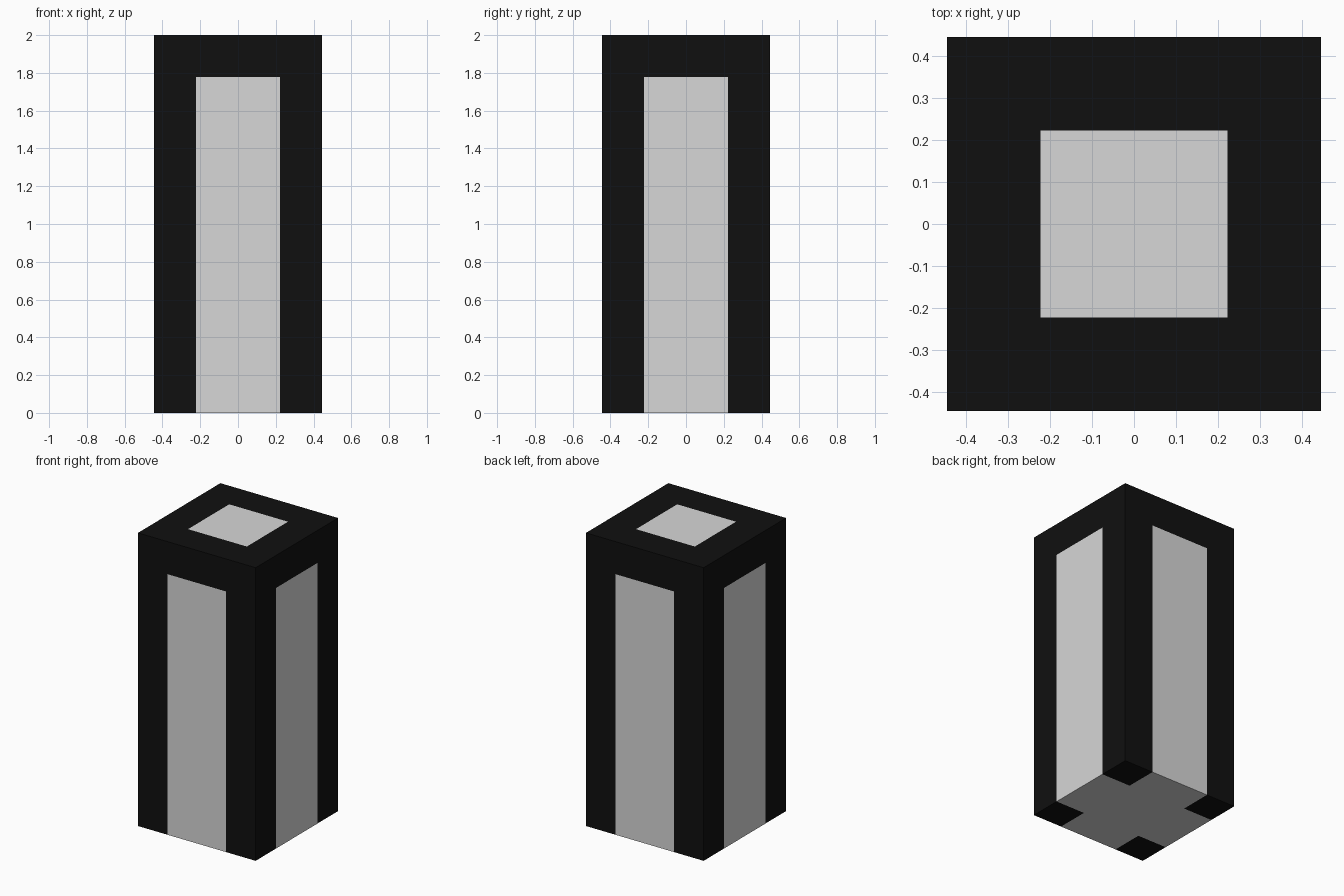
import bpy, bmesh
from mathutils import Vector

if "Cube" in bpy.data.objects:
    bpy.data.objects.remove(bpy.data.objects["Cube"])

HALF, HEIGHT, BORDER = 0.444, 2.0, 0.222
INNER, TOP = HALF - BORDER, HEIGHT - BORDER


def flat_material(name, colour):
    mat = bpy.data.materials.new(name)
    mat.diffuse_color = (*colour, 1.0)
    mat.use_nodes = True
    mat.node_tree.nodes["Principled BSDF"].inputs["Base Color"].default_value = mat.diffuse_color
    return mat


# Block resting on the ground
bm = bmesh.new()
bmesh.ops.create_cube(bm, size=1.0)
for v in bm.verts:
    v.co = Vector((v.co.x * 2 * HALF, v.co.y * 2 * HALF, (v.co.z + 0.5) * HEIGHT))

# Cut the frame lines into the faces
cuts = [((s * INNER, 0, 0), (1, 0, 0)) for s in (-1, 1)]
cuts += [((0, s * INNER, 0), (0, 1, 0)) for s in (-1, 1)]
cuts.append(((0, 0, TOP), (0, 0, 1)))
for point, normal in cuts:
    bmesh.ops.bisect_plane(bm, geom=bm.verts[:] + bm.edges[:] + bm.faces[:],
                           plane_co=point, plane_no=normal)

# Dark frame where two border zones meet, pale panels elsewhere
for f in bm.faces:
    c = f.calc_center_median()
    zones = (abs(c.x) > INNER) + (abs(c.y) > INNER) + (c.z > TOP)
    f.material_index = 0 if zones >= 2 else 1

bmesh.ops.recalc_face_normals(bm, faces=bm.faces)
mesh = bpy.data.meshes.new("framed_pillar")
bm.to_mesh(mesh)
bm.free()
mesh.materials.append(flat_material("black frame", (0.005, 0.005, 0.005)))
mesh.materials.append(flat_material("light grey panel", (0.68, 0.68, 0.68)))
pillar = bpy.data.objects.new("framed_pillar", mesh)
bpy.context.collection.objects.link(pillar)
